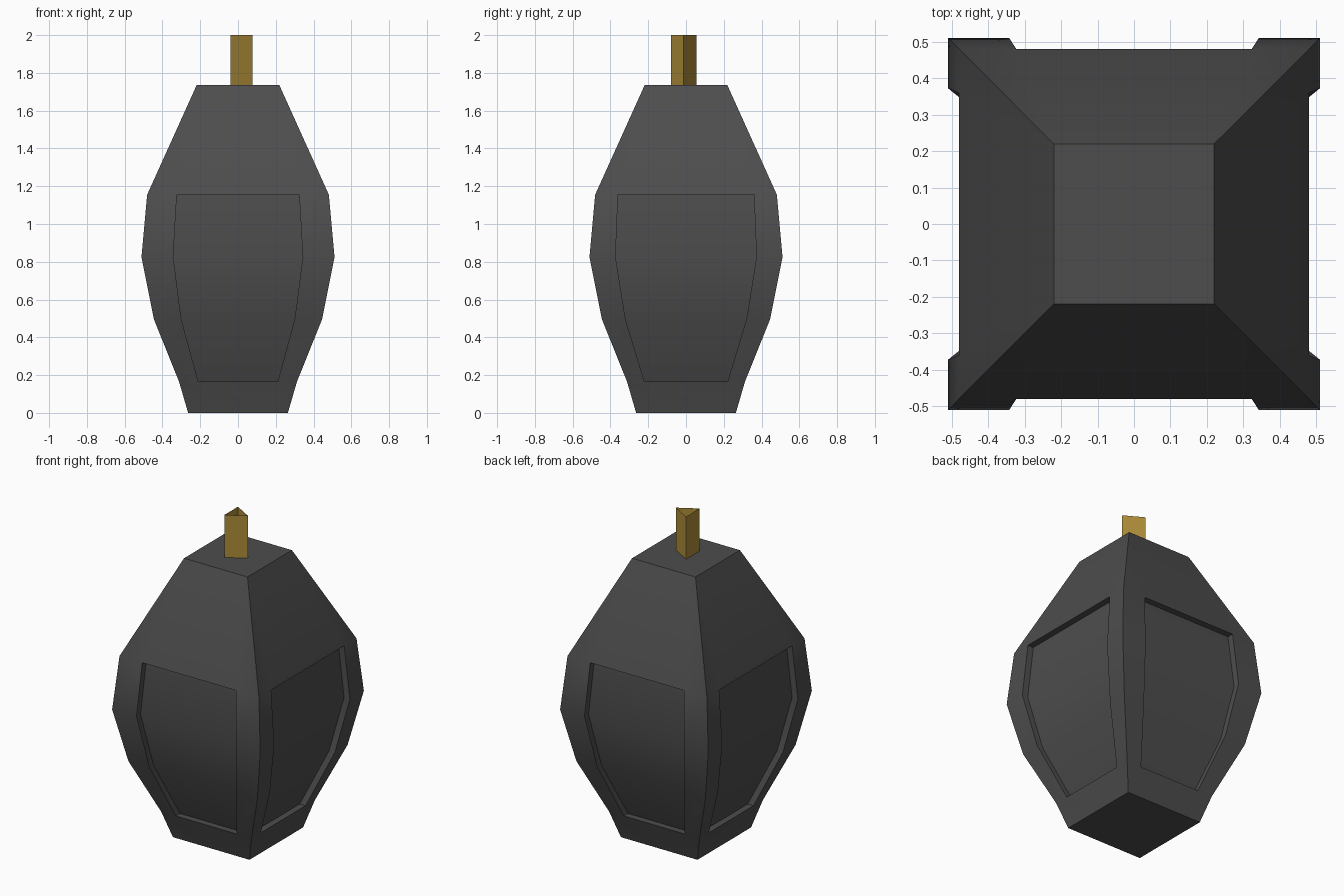
import bpy, bmesh, math
from mathutils import Matrix, Vector

if "Cube" in bpy.data.objects:
    bpy.data.objects.remove(bpy.data.objects["Cube"])


def material(name, rgb):
    m = bpy.data.materials.new(name)
    m.diffuse_color = (*rgb, 1)
    m.use_nodes = True
    m.node_tree.nodes["Principled BSDF"].inputs["Base Color"].default_value = m.diffuse_color
    return m


def finish(bm, name, mat, angle):
    me = bpy.data.meshes.new(name)
    bm.to_mesh(me)
    bm.free()
    me.materials.append(mat)
    me.shade_smooth()
    me.set_sharp_from_angle(angle=math.radians(angle))
    ob = bpy.data.objects.new(name, me)
    bpy.context.collection.objects.link(ob)
    return ob


charcoal = material("charcoal", (0.075, 0.075, 0.075))
brass = material("brass", (0.42, 0.265, 0.04))

# Body profile: height, half width, panel half width (front/back), (sides)
BASE, TOP = (0.0, 0.264), (1.735, 0.219)
ROWS = [(0.165, 0.312, 0.21, 0.22), (0.495, 0.445, 0.30, 0.32),
        (0.825, 0.511, 0.343, 0.373), (1.155, 0.481, 0.324, 0.36)]
DEPTH = 0.04

bm = bmesh.new()


def side(turn, col):
    """One side of the body, with its recessed panel, turned about z."""
    rot = Matrix.Rotation(turn, 3, 'Z')

    def face(*pts):
        bm.faces.new([bm.verts.new(rot @ Vector(p)) for p in pts])

    def row(r, inset=0.0):
        z, w, p = r[0], r[1], r[col]
        return [(x, -w + inset, z) for x in (-w, -p, p, w)]

    # plain skirt below the panel and sloping shoulder above it
    (z0, w0), (z1, w1) = BASE, TOP
    lo, hi = row(ROWS[0]), row(ROWS[-1])
    face((-w0, -w0, z0), (w0, -w0, z0), *reversed(lo))
    face(*hi, (w1, -w1, z1), (-w1, -w1, z1))
    # frame strips, recess walls and recessed panel
    for ra, rb in zip(ROWS, ROWS[1:]):
        a, b = row(ra), row(rb)
        c, d = row(ra, DEPTH), row(rb, DEPTH)
        face(a[0], a[1], b[1], b[0])
        face(a[2], a[3], b[3], b[2])
        face(a[1], c[1], d[1], b[1])
        face(c[2], a[2], b[2], d[2])
        face(c[1], c[2], d[2], d[1])
    # ledges at the bottom and top of the recess
    lo_in, hi_in = row(ROWS[0], DEPTH), row(ROWS[-1], DEPTH)
    face(lo[1], lo[2], lo_in[2], lo_in[1])
    face(hi[1], hi_in[1], hi_in[2], hi[2])


for i in range(4):
    side(i * math.pi / 2, 2 + i % 2)

# flat bottom and top
for z, w in (BASE, TOP):
    bm.faces.new([bm.verts.new((x * w, y * w, z))
                  for x, y in ((-1, -1), (1, -1), (1, 1), (-1, 1))])
bmesh.ops.remove_doubles(bm, verts=bm.verts, dist=1e-4)
bmesh.ops.recalc_face_normals(bm, faces=bm.faces)
finish(bm, "body", charcoal, 30)

# Stem: open three-sided tube
bm = bmesh.new()
ring = [(0.077 * math.cos(a), -0.0125 + 0.067 * math.sin(a) / math.sin(math.pi / 3))
        for a in (0, 2 * math.pi / 3, 4 * math.pi / 3)]
low = [bm.verts.new((x, y, TOP[0])) for x, y in ring]
high = [bm.verts.new((x, y, 2.0)) for x, y in ring]
for i in range(3):
    j = (i + 1) % 3
    bm.faces.new((low[i], low[j], high[j], high[i]))
finish(bm, "stem", brass, 30)
